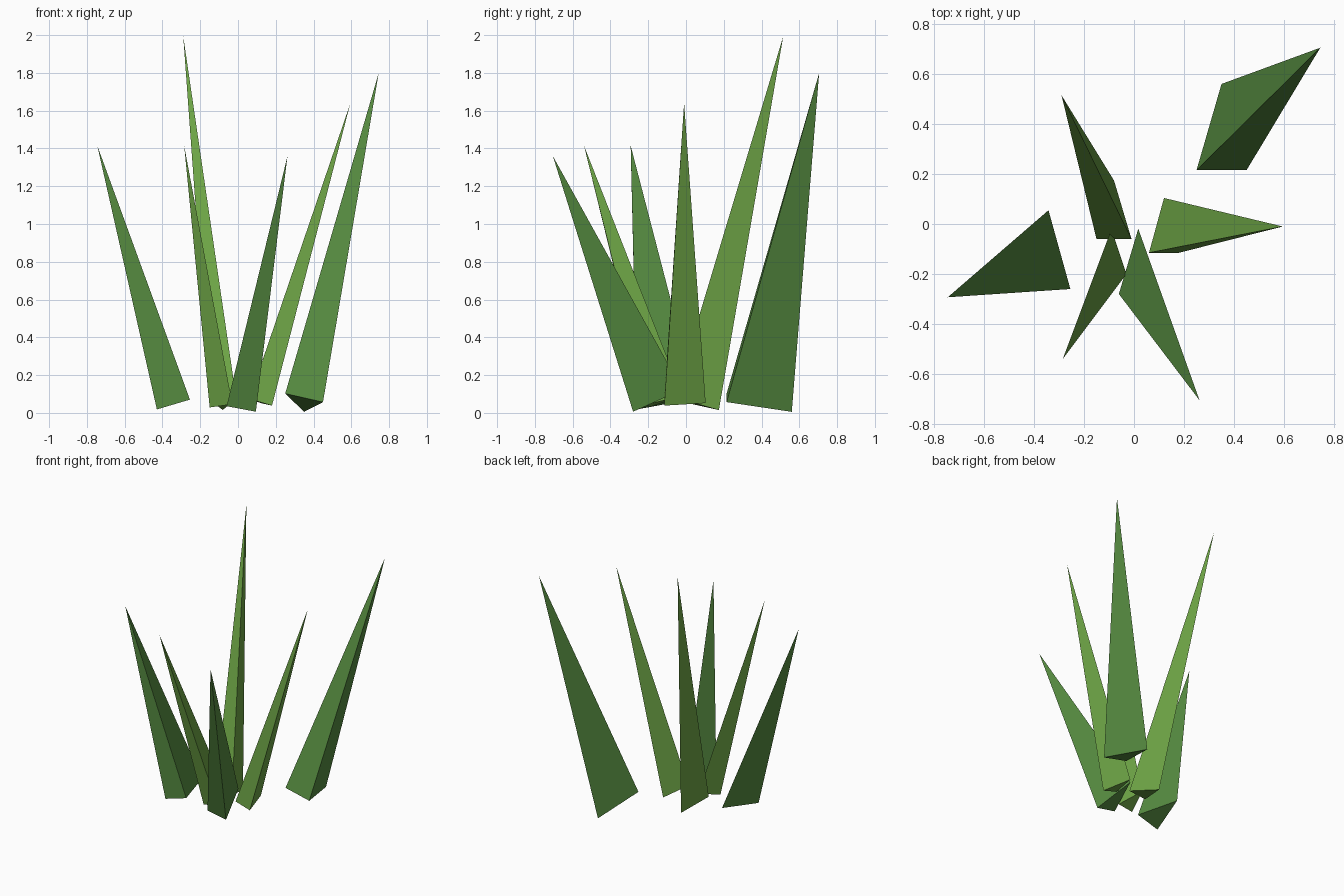
import bpy
from mathutils import Vector

if "Cube" in bpy.data.objects:
    bpy.data.objects.remove(bpy.data.objects["Cube"])


def material(name, rgb):
    m = bpy.data.materials.new(name)
    m.diffuse_color = (*rgb, 1)
    m.use_nodes = True
    m.node_tree.nodes["Principled BSDF"].inputs["Base Color"].default_value = m.diffuse_color
    return m


dark = material("deep green", (0.095, 0.265, 0.053))
light = material("leaf green", (0.157, 0.38, 0.062))

BASE_Z = 0.055  # height of every blade's base centre


def blade(name, centre, w, a, tip, mat):
    """Three-sided spike whose base is square to its leaning axis."""
    tip = Vector(tip)
    c = Vector((*centre, BASE_Z))
    axis = tip - c
    verts = []
    for dx, dy in ((0, 2 * a), (-w, -a), (w, -a)):
        dz = -(dx * axis.x + dy * axis.y) / axis.z
        verts.append(c + Vector((dx, dy, dz)))
    verts.append(tip)
    me = bpy.data.meshes.new(name)
    me.from_pydata(verts, [], [(0, 2, 1), (0, 1, 3), (1, 2, 3), (2, 0, 3)])
    me.materials.append(mat)
    me.update()
    ob = bpy.data.objects.new(name, me)
    bpy.context.collection.objects.link(ob)


# Grass blades: base centre, half width, depth third, tip
blade("tall_back_blade", (-0.08, 0.018), 0.07, 0.078, (-0.29, 0.515, 1.995), light)
blade("back_right_blade", (0.35, 0.33), 0.10, 0.115, (0.745, 0.705, 1.80), dark)
blade("right_blade", (0.12, -0.042), 0.06, 0.073, (0.595, -0.01, 1.64), light)
blade("front_blade", (0.017, -0.193), 0.0775, 0.087, (0.262, -0.705, 1.36), dark)
blade("front_left_blade", (-0.09, -0.14), 0.06, 0.06, (-0.285, -0.54, 1.415), light)
blade("left_blade", (-0.342, -0.155), 0.0875, 0.105, (-0.745, -0.293, 1.415), dark)
